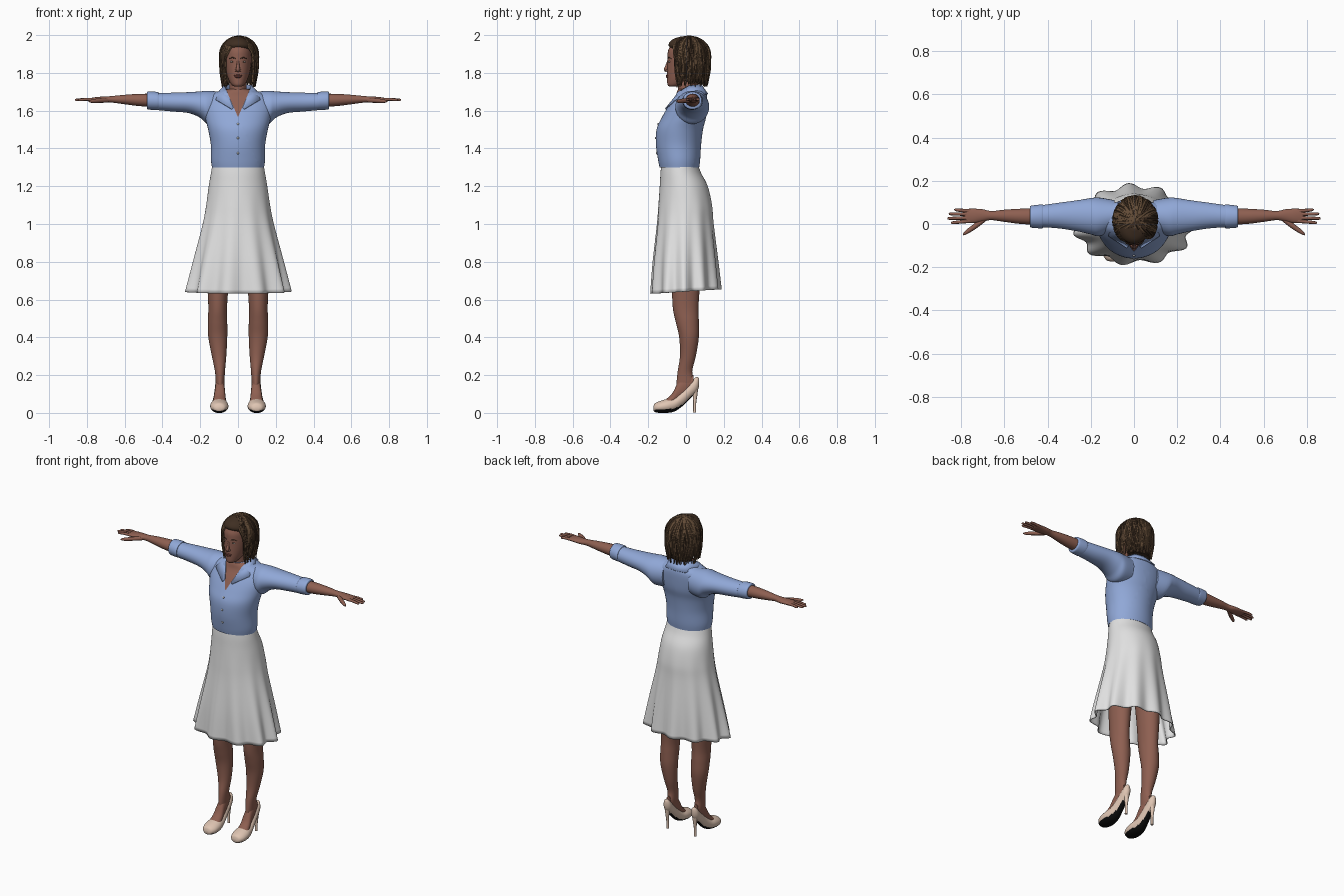
import bpy, bmesh, math, random
from mathutils import Vector

random.seed(4)
if "Cube" in bpy.data.objects:
    bpy.data.objects.remove(bpy.data.objects["Cube"])


def material(name, r, g, b):
    m = bpy.data.materials.new(name)
    m.use_nodes = True
    m.diffuse_color = (r, g, b, 1)
    node = next(n for n in m.node_tree.nodes if n.type == 'BSDF_PRINCIPLED')
    node.inputs["Base Color"].default_value = (r, g, b, 1)
    node.inputs["Roughness"].default_value = 0.8
    return m


SKIN = material("brown skin", .27, .115, .082)
LIPS = material("lip red", .22, .07, .055)
SHIRT = material("blue cotton", .28, .39, .68)
SKIRT = material("white cloth", .76, .76, .76)
HAIR = material("brown hair", .125, .072, .038)
DARK = material("dark hair", .05, .028, .016)
SHOE = material("beige leather", .74, .56, .45)
SOLE = material("black sole", .004, .004, .004)
EYE = material("eye white", .5, .45, .42)
BUTTON = material("pale button", .6, .6, .6)


def finish(name, bm, mats, mirror=False, thick=0):
    me = bpy.data.meshes.new(name)
    bm.to_mesh(me)
    bm.free()
    ob = bpy.data.objects.new(name, me)
    bpy.context.collection.objects.link(ob)
    for m in mats:
        me.materials.append(m)
    bpy.ops.object.select_all(action='DESELECT')
    ob.select_set(True)
    bpy.context.view_layer.objects.active = ob
    bpy.ops.object.shade_smooth_by_angle(angle=math.radians(50))
    if mirror:
        ob.modifiers.new("mirror", 'MIRROR').use_clip = False
    if thick:
        ob.modifiers.new("thickness", 'SOLIDIFY').thickness = thick
    return ob


def spline(rows, sub):
    """Smooth curve through the rows."""
    out = []
    for i in range(len(rows) - 1):
        p = [Vector(rows[max(0, min(len(rows) - 1, i + j))]) for j in (-1, 0, 1, 2)]
        for s in range(sub):
            t = s / sub
            out.append(p[1] + (p[2] - p[0]) * (t / 2)
                       + (p[0] * 2 - p[1] * 5 + p[2] * 4 - p[3]) * (t * t / 2)
                       + (p[1] * 3 - p[0] - p[2] * 3 + p[3]) * (t ** 3 / 2))
    return out + [Vector(rows[-1])]


def loft(rows, axis, n=32, sub=5, caps=True, tweak=None):
    """Rows: position on the axis, then min and max on the two other axes."""
    bm = bmesh.new()
    rings = []
    for t, a, b, c, d in spline(rows, sub):
        ring = []
        for k in range(n):
            ang = 2 * math.pi * k / n
            u = (a + b) / 2 + (b - a) / 2 * math.cos(ang)
            v = (c + d) / 2 + (d - c) / 2 * math.sin(ang)
            co = {'X': (t, u, v), 'Y': (u, t, v), 'Z': (u, v, t)}[axis]
            ring.append(bm.verts.new(tweak(co, ang) if tweak else co))
        rings.append(ring)
    for r, s in zip(rings, rings[1:]):
        for k in range(n):
            bm.faces.new((r[k], r[k - 1], s[k - 1], s[k]))
    if caps:
        bm.faces.new(rings[0])
        bm.faces.new(rings[-1])
    bmesh.ops.recalc_face_normals(bm, faces=bm.faces)
    return bm


def sym(rows):
    """Rows with one half width for both sides."""
    return [(z, -w, w, c, d) for z, w, c, d in rows]


def tubes(name, paths, mat, mirror=False, sub=4, res=2):
    """Tapered tubes; each path point is x, y, z, radius."""
    cu = bpy.data.curves.new(name + " path", 'CURVE')
    cu.dimensions = '3D'
    cu.bevel_depth = 1
    cu.bevel_resolution = res
    cu.use_fill_caps = True
    for path in paths:
        pts = spline(path, sub)
        sp = cu.splines.new('POLY')
        sp.points.add(len(pts) - 1)
        for p, q in zip(sp.points, pts):
            p.co = (q[0], q[1], q[2], 1)
            p.radius = q[3]
    tmp = bpy.data.objects.new(name + " path", cu)
    bpy.context.collection.objects.link(tmp)
    bpy.context.view_layer.update()
    me = tmp.evaluated_get(bpy.context.evaluated_depsgraph_get()).to_mesh()
    bm = bmesh.new()
    bm.from_mesh(me)
    bpy.data.objects.remove(tmp)
    return finish(name, bm, [mat], mirror)


def blob(name, centre, size, mat, mirror=False):
    bm = bmesh.new()
    bmesh.ops.create_uvsphere(bm, u_segments=16, v_segments=10, radius=1)
    bmesh.ops.scale(bm, vec=size, verts=bm.verts)
    bmesh.ops.translate(bm, vec=centre, verts=bm.verts)
    return finish(name, bm, [mat], mirror)


# Shirt body with a V neckline, and the chest under it
torso = [(1.3, .138, -.14, .07), (1.34, .143, -.148, .075), (1.42, .144, -.159, .08),
         (1.5, .158, -.156, .09), (1.56, .173, -.13, .105), (1.62, .182, -.097, .111),
         (1.67, .165, -.065, .112), (1.7, .11, -.055, .105), (1.715, .06, -.048, .09)]
bm = loft(sym(torso), 'Z', 48)
tip, slope = 1.565, .43
for side in (1, -1):
    bmesh.ops.bisect_plane(bm, geom=bm.verts[:] + bm.edges[:] + bm.faces[:],
                           plane_co=(0, 0, tip), plane_no=(side, 0, -slope))
gone = [f for f in bm.faces
        if f.calc_center_median().y < 0
        and abs(f.calc_center_median().x) < (f.calc_center_median().z - tip) * slope]
bmesh.ops.delete(bm, geom=gone, context='FACES')
finish("shirt_body", bm, [SHIRT])
inner = [(z, w - .007, a + .007, b - .007) for z, w, a, b in torso[3:]]
finish("chest", loft(sym(inner), 'Z'), [SKIN])

# Collar: a folded strip around the neck
inside = [(0, .085, 1.735), (.05, .068, 1.738), (.073, .02, 1.735), (.06, -.035, 1.705), (.024, -.1, 1.615)]
outside = [(0, .117, 1.69), (.07, .107, 1.69), (.105, .03, 1.7), (.118, -.057, 1.66), (.034, -.112, 1.61)]
bm = bmesh.new()
ends = [[bm.verts.new(p) for p in row] for row in (inside, outside)]
for i in range(len(inside) - 1):
    bm.faces.new((ends[0][i], ends[0][i + 1], ends[1][i + 1], ends[1][i]))
finish("collar", bm, [SHIRT], True, .006)

# Sleeves and rolled cuffs
sleeve = [(.09, -.03, .11, 1.54, 1.7), (.16, -.056, .122, 1.53, 1.705), (.2, -.048, .12, 1.562, 1.702),
          (.26, -.034, .11, 1.587, 1.698), (.35, -.02, .098, 1.596, 1.695), (.44, -.014, .085, 1.604, 1.693)]
finish("sleeves", loft(sleeve, 'X'), [SHIRT], True)
cuff = [(.42, -.014, .084, 1.608, 1.692), (.426, -.02, .09, 1.603, 1.699),
        (.474, -.017, .085, 1.606, 1.701), (.482, -.01, .079, 1.612, 1.695)]
finish("cuffs", loft(cuff, 'X'), [SHIRT], True)

# Buttons down the front
for i, (y, z) in enumerate([(-.147, 1.53), (-.16, 1.455), (-.155, 1.375)]):
    blob(f"button_{i + 1}", (0, y, z), (.006, .005, .006), BUTTON)

# Arms, hands and fingers
arm = [(.42, -.005, .075, 1.618, 1.69), (.52, .0, .071, 1.624, 1.689), (.6, .01, .066, 1.634, 1.684),
       (.66, .018, .06, 1.642, 1.678), (.7, .012, .068, 1.643, 1.675),
       (.74, .005, .071, 1.646, 1.673), (.775, .006, .069, 1.65, 1.668), (.785, .015, .06, 1.654, 1.664)]
finish("arms", loft(arm, 'X'), [SKIN], True)
fingers = [[(.755, a, 1.659, .009), (.8, (a + b) / 2, 1.66, .008), (x - .008, b, 1.657, .0065), (x, b, 1.656, .002)]
           for a, b, x in ((.06, .066, .832), (.045, .047, .857), (.029, .026, .863), (.014, .006, .847))]
thumb = [(.69, .025, 1.655, .012), (.735, -.01, 1.653, .012), (.775, -.038, 1.65, .009), (.79, -.05, 1.65, .003)]
tubes("fingers", fingers + [thumb], SKIN, True)


# Flared skirt with soft folds
def folds(co, ang):
    x, y, z = co
    t = max(0, (1.2 - z) / .56) ** 1.4
    s = 1 - .13 * t * (.5 - .5 * math.cos(11 * ang + .5))
    return x * s * (1 - .4 * y * t), y * s, z + .06 * y * t


skirt = [(1.318, .135, -.13, .062), (1.27, .143, -.135, .08), (1.2, .155, -.139, .115), (1.1, .17, -.147, .138),
         (1, .19, -.156, .147), (.8, .243, -.18, .172), (.643, .284, -.193, .19)]
finish("skirt", loft(sym(skirt), 'Z', 132, 5, False, folds), [SKIRT], thick=.005)

# Legs and feet
leg = [(1.15, .01, .145, -.08, .09), (.9, .03, .165, -.085, .085), (.7, .048, .163, -.076, .075),
       (.56, .058, .157, -.07, .066), (.48, .057, .16, -.054, .068), (.4, .057, .157, -.036, .068),
       (.3, .062, .138, -.032, .052), (.22, .069, .122, -.044, .033), (.16, .072, .118, -.05, .045),
       (.12, .075, .115, -.05, .03)]
finish("legs", loft(leg, 'Z'), [SKIN], True)
foot = [(-.13, .07, .128, .02, .05), (-.1, .063, .135, .02, .077), (-.07, .065, .13, .03, .108),
        (-.04, .069, .123, .05, .165), (0, .073, .119, .08, .2), (.04, .08, .112, .12, .2)]
finish("feet", loft(foot, 'Y'), [SKIN], True)

# High-heeled shoes with dark soles
shoe = [(-.173, .085, .112, .014, .032), (-.165, .068, .13, .005, .05), (-.14, .054, .144, 0, .062),
        (-.1, .051, .147, 0, .074), (-.06, .058, .139, .008, .085), (-.02, .065, .13, .035, .118),
        (.02, .069, .124, .075, .158), (.05, .073, .12, .105, .187), (.064, .081, .112, .125, .188),
        (.07, .09, .103, .145, .18)]
bm = loft(shoe, 'Y', 40)
bm.normal_update()
for f in bm.faces:
    if f.normal.z < -.55 and f.calc_center_median().y < .035:
        f.material_index = 1
finish("shoes", bm, [SHOE, SOLE], True)
heel = [(.097, .045, .14, .02), (.097, .048, .1, .013), (.097, .046, .05, .008), (.097, .045, .001, .008)]
tubes("heels", [heel], SHOE, True)

# Neck, head and face
neck = [(1.62, .06, -.03, .07), (1.7, .047, -.042, .066), (1.78, .046, -.046, .066)]
finish("neck", loft(sym(neck), 'Z'), [SKIN])
head = [(1.727, .018, -.088, -.05), (1.738, .034, -.098, -.01), (1.765, .05, -.1, .04), (1.8, .062, -.1, .075),
        (1.84, .069, -.099, .09), (1.88, .072, -.098, .1), (1.92, .07, -.094, .1), (1.96, .053, -.07, .08),
        (1.985, .02, -.03, .04)]
finish("head", loft(sym(head), 'Z'), [SKIN])
tubes("nose", [[(0, -.093, 1.868, .005), (0, -.1, 1.84, .008), (0, -.106, 1.818, .011), (0, -.1, 1.808, .006)]], SKIN)
blob("nostrils", (.01, -.1, 1.813), (.007, .008, .006), SKIN, True)
blob("upper_lip", (0, -.098, 1.786), (.021, .008, .005), LIPS)
blob("lower_lip", (0, -.098, 1.779), (.018, .009, .006), LIPS)
blob("eyes", (.029, -.088, 1.859), (.012, .005, .0045), EYE, True)
blob("irises", (.029, -.091, 1.859), (.0045, .003, .0045), DARK, True)
tubes("eyebrows", [[(.014, -.096, 1.876, .002), (.03, -.091, 1.881, .003), (.046, -.078, 1.875, .001)]], DARK, True)

# Hair: a dark cap behind the face under layered wavy locks
cap = [(1.745, .07, .0, .095), (1.8, .088, -.015, .115), (1.86, .09, -.025, .12), (1.91, .088, -.06, .118),
       (1.945, .08, -.092, .105), (1.975, .055, -.075, .08), (1.992, .02, -.03, .04)]
finish("hair_cap", loft(sym(cap), 'Z'), [DARK])
locks = []
for i in range(200):
    az = 2 * math.pi * (i + random.random()) / 200 - math.pi   # zero points forward
    side = 1 if az > .25 else -1
    end = 1.735 + random.uniform(-.012, .035)
    size = random.uniform(.94, 1.03)
    phase = random.uniform(0, 6)
    path = []
    for k in range(9):
        s = k / 8
        bend = min(1, s * 1.9)
        a = az
        if abs(az) < .95:
            a += (side * .95 - az) * min(1, s * 1.7)
        a += .07 * math.sin(phase + s * 9)
        ring = math.sin(bend * math.pi / 2) * size
        if s > .75:
            ring *= 1 - .4 * (s - .75)
        z = 1.895 + .094 * math.cos(bend * math.pi / 2) * size
        z -= max(0, s - .526) / .474 * (1.895 - end)
        y = .015 - .11 * math.cos(a) * ring
        path.append((.006 + .098 * math.sin(a) * ring, y, z, .0075 * (1 - .75 * s ** 4)))
    locks.append(path)
light = [p for i, p in enumerate(locks) if i % 3]
tubes("hair_locks", light, HAIR, sub=2, res=1)
tubes("hair_shadow_locks", locks[::3], DARK, sub=2, res=1)
